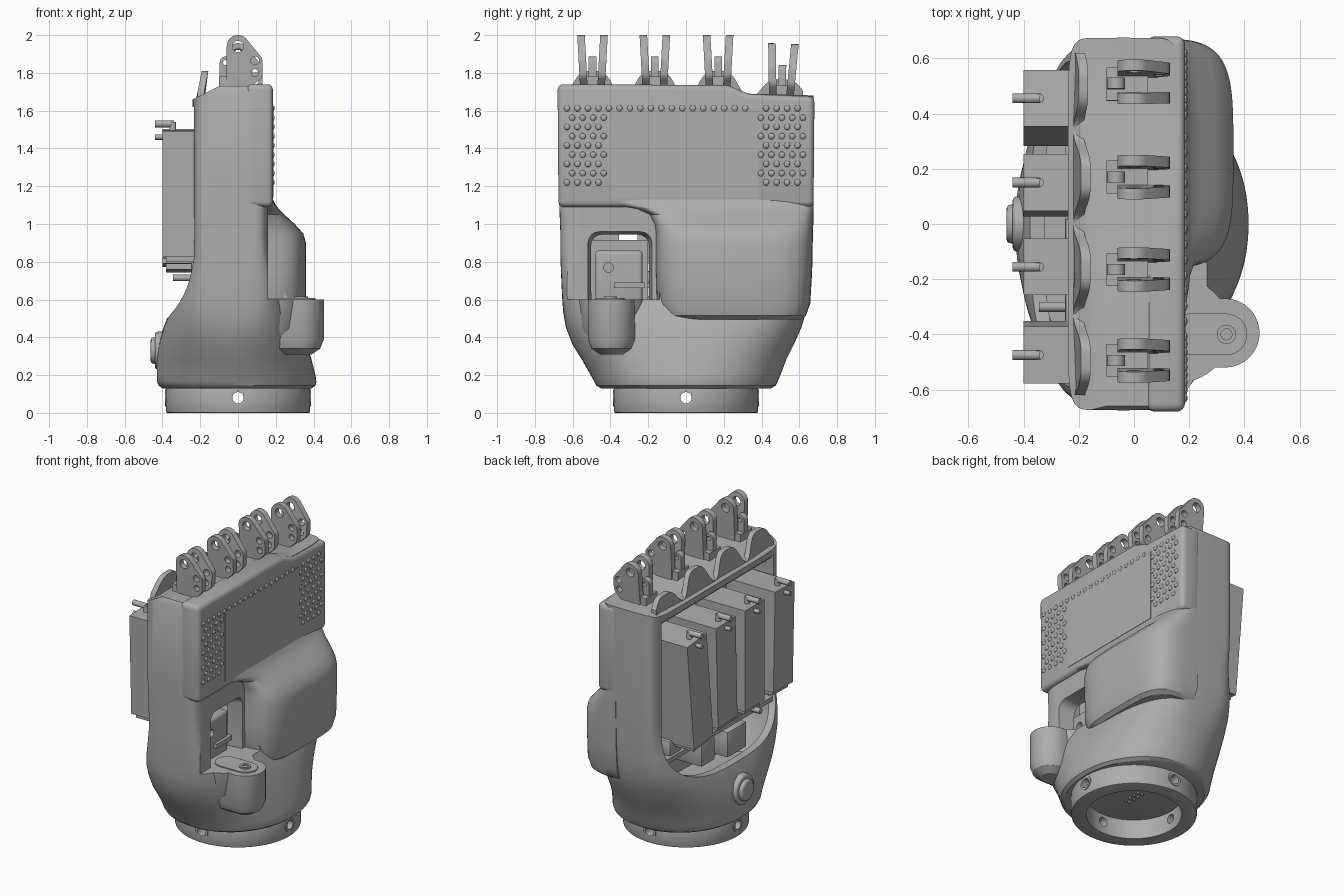
import bpy, bmesh, math
from mathutils import Vector

if "Cube" in bpy.data.objects:
    bpy.data.objects.remove(bpy.data.objects["Cube"], do_unlink=True)
grey = bpy.data.materials.new("mid_grey")
grey.use_nodes = True
grey.diffuse_color = (0.42, 0.42, 0.42, 1)
grey.node_tree.nodes["Principled BSDF"].inputs["Base Color"].default_value = grey.diffuse_color
parts = []

def finish(name, bm):
    bmesh.ops.recalc_face_normals(bm, faces=bm.faces)
    me = bpy.data.meshes.new(name)
    bm.to_mesh(me)
    bm.free()
    me.materials.append(grey)
    ob = bpy.data.objects.new(name, me)
    bpy.context.collection.objects.link(ob)
    parts.append(ob)
    return ob

def ring(c, r, axis, n=24):
    """Points of a circle around one axis."""
    u, v = [i for i in range(3) if i != axis]
    pts = [Vector(c) for k in range(n)]
    for k, p in enumerate(pts):
        p[u] += r * math.cos(math.tau * k / n)
        p[v] += r * math.sin(math.tau * k / n)
    return pts

def hull(name, pts):
    bm = bmesh.new()
    for p in pts:
        bm.verts.new(p)
    bmesh.ops.convex_hull(bm, input=bm.verts)
    bmesh.ops.delete(bm, geom=[v for v in bm.verts if not v.link_faces], context='VERTS')
    bmesh.ops.dissolve_limit(bm, angle_limit=0.01, verts=bm.verts, edges=bm.edges)
    return finish(name, bm)

def box(name, x, y, z):
    return hull(name, [(a, b, c) for a in x for b in y for c in z])

def rod(name, a, b, r, axis, n=24):
    return hull(name, ring(a, r, axis, n) + ring(b, r, axis, n))

def prism(name, outline, x0, x1):
    """Extrude a (y, z) outline along x."""
    bm = bmesh.new()
    f = bm.faces.new([bm.verts.new((x0, y, z)) for y, z in outline])
    g = bmesh.ops.extrude_face_region(bm, geom=[f])
    bmesh.ops.translate(bm, vec=(x1 - x0, 0, 0),
                        verts=[v for v in g["geom"] if isinstance(v, bmesh.types.BMVert)])
    return finish(name, bm)

def loft(name, sections, n=96):
    """Superellipse sections: z, x0, x1, y0, y1, squareness."""
    bm = bmesh.new()
    rows = []
    for z, x0, x1, y0, y1, e in sections:
        row = []
        for k in range(n):
            c, s = math.cos(math.tau * k / n), math.sin(math.tau * k / n)
            px = math.copysign(abs(c) ** (2 / e), c) * (x1 - x0) / 2 + (x0 + x1) / 2
            py = math.copysign(abs(s) ** (2 / e), s) * (y1 - y0) / 2 + (y0 + y1) / 2
            row.append(bm.verts.new((px, py, z)))
        rows.append(row)
    for a, b in zip(rows, rows[1:]):
        for k in range(n):
            bm.faces.new((a[k], a[(k + 1) % n], b[(k + 1) % n], b[k]))
    bm.faces.new(rows[0])
    bm.faces.new(rows[-1])
    return finish(name, bm)

def apply(ob, mod):
    bpy.context.view_layer.objects.active = ob
    bpy.ops.object.modifier_apply(modifier=mod.name)

def cut(ob, *cutters):
    for c in cutters:
        m = ob.modifiers.new("cut", 'BOOLEAN')
        m.operation, m.solver, m.object = 'DIFFERENCE', 'EXACT', c
        apply(ob, m)
        parts.remove(c)
        bpy.data.objects.remove(c, do_unlink=True)
    return ob

def bevel(ob, width, segments=4):
    m = ob.modifiers.new("bevel", 'BEVEL')
    m.width, m.segments, m.limit_method = width, segments, 'ANGLE'
    apply(ob, m)
    return ob

# Main hand shell and the hollow inside it
shell = loft("palm_shell", [
    (.13, -.40, .39, -.45, .45, 2.1), (.145, -.42, .41, -.475, .475, 2.1),
    (.165, -.43, .415, -.485, .485, 2.1), (.20, -.43, .41, -.505, .50, 2.1),
    (.28, -.43, .39, -.55, .53, 2.2), (.36, -.42, .365, -.60, .57, 2.4),
    (.45, -.395, .335, -.635, .61, 2.8), (.53, -.365, .30, -.65, .635, 3.4),
    (.60, -.33, .265, -.655, .65, 4.2), (.70, -.285, .22, -.66, .66, 5.5),
    (.82, -.25, .185, -.665, .665, 7), (.95, -.24, .165, -.665, .67, 9),
    (1.2, -.24, .165, -.675, .675, 9.5), (1.70, -.24, .165, -.675, .675, 9.5),
    (1.73, -.225, .16, -.66, .66, 9.5)])
hollow = loft("hollow_cutter", [
    (.32, -.35, .05, -.46, .46, 2.5), (.50, -.325, .06, -.575, .575, 3.2),
    (.70, -.24, .06, -.6, .6, 6), (1.60, -.2, .06, -.6, .6, 10)])

# Open back with a rounded lower rim, thumb recess and window, lowered back edge and corner
opening = [(-.59, 1.62)]
for k in range(33):
    c, s = math.cos(math.pi * k / 32), math.sin(math.pi * k / 32)
    opening.append((-.59 * math.copysign(abs(c) ** .65, c), .86 - .36 * abs(s) ** .65))
opening.append((.59, 1.62))
window = []
for x, grow in ((-.04, 0), (.13, 0), (.20, .035)):
    for y, s in ((-.49 - grow, 1), (-.21 + grow, -1)):
        window += [(x, y, .6)] + ring((x, y + .06 * s, .87 + grow), .06, 0, 16)
cut(shell, hollow, prism("back_cutter", opening, -.7, -.03),
    box("recess_cutter", (.16, .7), (-.9, -.14), (.6, 1.1)), hull("window_cutter", window),
    prism("corner_cutter", [(.2, 1.735), (.32, 1.69), (.9, 1.675), (.9, 1.9), (.2, 1.9)], -.5, .5),
    hull("edge_cutter", [(x, y, z) for y in (-.9, .9)
                         for x, z in ((-.3, 1.63), (-.08, 1.74), (-.3, 1.9))]))

# Heel pad wrapping round the side, and upper palm cover
pad = loft("heel_pad", [
    (.495, -.22, .32, -.10, .61, 4), (.515, -.24, .345, -.13, .635, 4),
    (.58, -.25, .36, -.155, .658, 4), (.75, -.25, .36, -.16, .668, 4),
    (.90, -.25, .36, -.16, .671, 4), (.95, -.25, .345, -.16, .672, 4),
    (1.0, -.24, .30, -.17, .674, 4.3), (1.05, -.22, .245, -.20, .675, 5),
    (1.08, -.2, .215, -.27, .675, 6), (1.105, -.2, .197, -.42, .675, 6),
    (1.14, -.2, .18, -.60, .675, 6)])
cut(pad, box("pad_cutter", (-1, .05), (-1, 1), (.3, 1.4)))
bevel(prism("palm_cover", [(-.675, 1.09), (.675, 1.09), (.68, 1.675), (.33, 1.69),
                           (.22, 1.735), (-.68, 1.74)], .045, .185), .03)
box("cover_plate", (.18, .188), (-.4, .38), (1.14, 1.61))

# Grip bumps on both sides of the plate and along its top
bm = bmesh.new()
for row in range(9):
    z = 1.22 + row * .049
    for col in range(24):
        y = -.63 + col * .0555 + (row % 2) * .0277
        if abs(y) < .64 and (y < -.415 or y > .395 or (row == 8 and y < .32)):
            geo = bmesh.ops.create_uvsphere(bm, u_segments=10, v_segments=6, radius=.017)
            for v in geo["verts"]:
                v.co = (v.co.x * .6 + .184, v.co.y + y, v.co.z + z)
finish("grip_bumps", bm)

# Thumb mount with pivot, and the motor behind it
hull("thumb_mount", [p for x in (.12, .33) for z, r in ((.6, .125), (.39, .125), (.34, .105), (.31, .06))
                     for p in ring((x, -.395, z), r, 2, 40)])
hull("thumb_mount_fillet", ring((.16, -.385, .6), .19, 2, 32) + ring((.16, -.385, .45), .175, 2, 32)
     + ring((.16, -.38, .34), .12, 2, 32))
hull("thumb_pivot_plate", [p for x in (.2, .335) for z in (.59, .607)
                           for p in ring((x, -.4, z), .075, 2, 32)])
cut(rod("thumb_pivot", (.335, -.4, .58), (.335, -.4, .615), .035, 2),
    rod("pivot_cutter", (.335, -.4, .5), (.335, -.4, .7), .02, 2))
cut(bevel(box("thumb_motor", (-.02, .09), (-.48, -.23), (.55, .86)), .02, 3),
    rod("motor_cutter", (-.3, -.41, .77), (.3, -.41, .77), .025, 0))
box("thumb_motor_arm", (0, .11), (-.38, -.22), (.66, .69))
box("thumb_motor_plate", (-.035, -.02), (-.52, -.2), (.5, .915))

# Wrist ring with four collared screw holes, and connector pins inside
wrist = bevel(rod("wrist_ring", (0, 0, 0), (0, 0, .14), .382, 2, 72), .008, 2)
cut(wrist, rod("bore", (0, 0, -.1), (0, 0, .3), .29, 2, 64),
    rod("hole_x", (-.6, 0, .08), (.6, 0, .08), .03, 0),
    rod("hole_y", (0, -.6, .08), (0, .6, .08), .03, 1))
for axis in (0, 1):
    for s in (-1, 1):
        a, b, c, d = [Vector((0, 0, .08)) for i in range(4)]
        a[axis], b[axis], c[axis], d[axis] = .36 * s, .386 * s, .3 * s, .5 * s
        cut(rod("screw_collar", a, b, .045, axis), rod("collar_cutter", c, d, .03, axis))
for y in (-.06, -.02, .02, .06):
    for x in (-.015, .015):
        box("connector_pin", (x - .006, x + .006), (y - .006, y + .006), (.112, .14))

# Button on the back of the wrist
bevel(rod("button_collar", (-.36, 0, .33), (-.44, 0, .33), .10, 0, 40), .015, 3)
bevel(rod("button", (-.40, 0, .33), (-.462, 0, .33), .07, 0, 40), .015, 3)

# Four finger motors, fanned out, each with a hooked control rod
for y, tilt, low in ((-.465, .03, .83), (-.155, 0, .82), (.14, -.03, .82), (.42, -.10, .78)):
    half = (1.495 - low) / 2
    for ob in (box("finger_motor", (-.40, -.04), (-.103, .103), (-half, half)),
               box("motor_tab", (-.38, -.22), (-.08, .08), (-half - .03, -half))):
        ob.location = (0, y, low + half)
        ob.rotation_euler.x = tilt
    ty = y - math.sin(tilt) * half
    rod("control_rod", (-.44, ty, 1.53), (-.34, ty, 1.53), .018, 0, 16)
    rod("control_rod_drop", (-.345, ty, 1.48), (-.345, ty, 1.54), .018, 2, 16)
    rod("motor_screw", (-.44, ty, 1.46), (-.39, ty, 1.46), .014, 0, 16)

# Bracket and blocks at the bottom of the opening
box("lower_bracket", (-.25, -.04), (-.56, .56), (.66, .69))
for y, w, z0, z1, x in ((-.3, .08, .69, .8, -.25), (-.1, .12, .69, .75, -.25), (.12, .07, .5, .66, -.25),
                        (.45, .06, .69, .79, -.24), (-.2, .1, .45, .62, -.24)):
    bevel(box("inner_block", (x, -.04), (y - w, y + w), (z0, z1)), .01, 2)
rod("lower_rod", (-.345, -.3, .715), (-.2, -.3, .715), .018, 0, 16)

# Scalloped knuckle ridge leaning over the back edge
knuckles = ((-.495, 1.73, 0), (-.165, 1.73, 0), (.17, 1.73, 0), (.505, 1.685, -.04))
crest = [(-.62, 1.6)]
for k in range(81):
    y = -.62 + 1.24 * k / 80
    crest.append((y, 1.67 + max(math.exp(-((y - c) / .115) ** 4) * (b - 1.59) for c, b, t in knuckles)))
ridge = prism("knuckle_ridge", crest + [(.62, 1.6)], -.22, -.185)
for v in ridge.data.vertices:
    v.co.x += max(0, v.co.z - 1.67) * .2

# Finger hinge forks
for y, base, tilt in knuckles:
    group = []
    for s in (-1, 1):
        pts = [p for x, z, r in ((0, .21, .06), (.085, .13, .045), (.085, .07, .045), (-.02, .05, .04), (0, .01, .06))
               for t in (-.02, .02) for p in ring((x, t, z), r, 1)]
        for p in pts:
            p.y += s * (.046 + .055 * p.z)
        group.append(cut(hull("hinge_fork", pts),
                         *[rod("pin_cutter", (x, -.2, z), (x, .2, z), r, 1, 20)
                           for x, z, r in ((0, .21, .03), (.09, .135, .022), (.09, .07, .02))]))
    group.append(box("hinge_base", (-.10, .05), (-.06, .06), (-.04, .05)))
    group.append(cut(hull("tendon_eye", [p for t in (-.02, .02) for z in (.02, .125)
                                         for p in ring((-.065, t, z), .032, 1)]),
                     rod("eye_cutter", (-.065, -.1, .125), (-.065, .1, .125), .014, 1, 16)))
    for ob in group:
        ob.location = (0, y, base)
        ob.rotation_euler.x = tilt

# Smooth shading with sharp edges kept
bpy.ops.object.select_all(action='DESELECT')
for ob in parts:
    ob.select_set(True)
bpy.ops.object.shade_smooth_by_angle(angle=math.radians(32))
